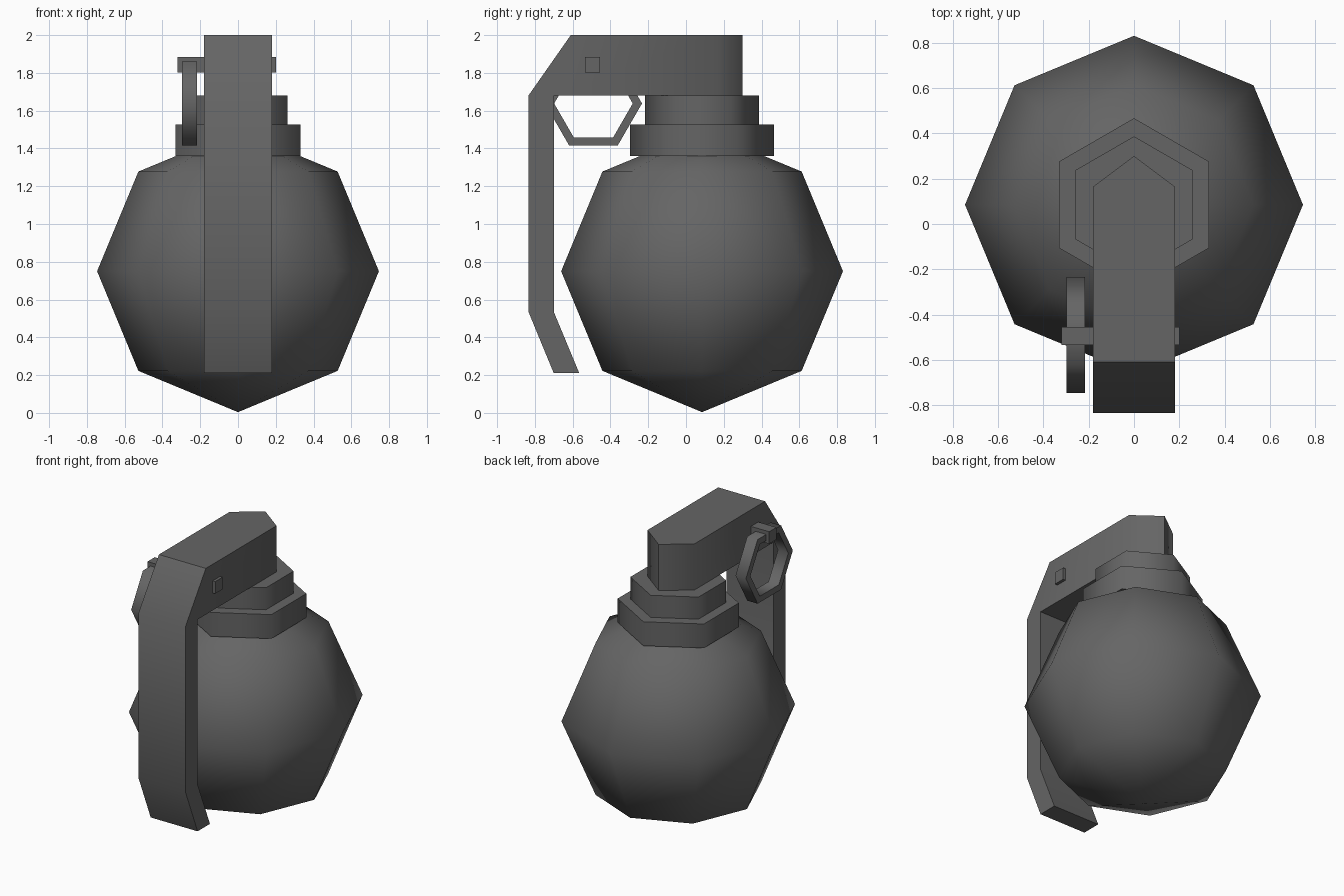
import bpy, bmesh, math
from mathutils import Matrix

default = bpy.data.objects.get("Cube")
if default:
    bpy.data.objects.remove(default, do_unlink=True)

AXIS_Y = 0.085   # centre line of the body and neck

# One dark metal colour for everything
metal = bpy.data.materials.new("dark_grey_metal")
metal.use_nodes = True
colour = (0.13, 0.13, 0.13, 1)
metal.diffuse_color = colour
metal.node_tree.nodes["Principled BSDF"].inputs["Base Color"].default_value = colour


def finish(name, bm, angle):
    """Turn a bmesh into a named object, smooth below the given angle."""
    bmesh.ops.recalc_face_normals(bm, faces=bm.faces)
    mesh = bpy.data.meshes.new(name)
    bm.to_mesh(mesh)
    bm.free()
    mesh.materials.append(metal)
    obj = bpy.data.objects.new(name, mesh)
    bpy.context.collection.objects.link(obj)
    bpy.ops.object.select_all(action='DESELECT')
    obj.select_set(True)
    bpy.context.view_layer.objects.active = obj
    bpy.ops.object.shade_smooth_by_angle(angle=math.radians(angle))
    return obj


def hexagon_collar(name, radius, z0, z1):
    bm = bmesh.new()
    place = Matrix.Translation((0, AXIS_Y, (z0 + z1) / 2))
    bmesh.ops.create_cone(bm, cap_ends=True, segments=6, radius1=radius,
                          radius2=radius, depth=z1 - z0, matrix=place)
    xs = [v.co.x for v in bm.verts]
    # points of the hexagon face front and back
    if max(xs) > radius * 0.95:
        bmesh.ops.rotate(bm, verts=bm.verts, cent=(0, AXIS_Y, 0),
                         matrix=Matrix.Rotation(math.radians(30), 3, 'Z'))
    finish(name, bm, 65)


# Round body
bm = bmesh.new()
bmesh.ops.create_uvsphere(bm, u_segments=8, v_segments=4, radius=0.746,
                          matrix=Matrix.Translation((0, AXIS_Y, 0.75)))
finish("body", bm, 80)

# Stepped neck
hexagon_collar("lower_collar", 0.382, 1.36, 1.527)
hexagon_collar("upper_collar", 0.302, 1.52, 1.68)

# Safety lever: side profile repeated at three widths, with a pointed back end
bm = bmesh.new()
slices = []
for x, back in ((-0.18, 0.165), (0, 0.30), (0.18, 0.165)):
    profile = [(-0.834, 1.68), (-0.61, 2), (back, 2), (back, 1.68), (-0.70, 1.68),
               (-0.70, 0.535), (-0.565, 0.21), (-0.70, 0.21), (-0.834, 0.535)]
    slices.append([bm.verts.new((x, y, z)) for y, z in profile])
for a, b in zip(slices, slices[1:]):
    for i in range(len(a)):
        j = (i + 1) % len(a)
        bm.faces.new((a[i], a[j], b[j], b[i]))
for side in (slices[0], slices[-1]):
    for ids in ((0, 1, 2, 3, 4), (0, 4, 5, 8), (8, 5, 6, 7)):
        bm.faces.new([side[i] for i in ids])
finish("lever", bm, 54)

# Pin through the lever
bm = bmesh.new()
bmesh.ops.create_cube(bm, size=1, matrix=Matrix.Translation((-0.06, -0.495, 1.843))
                      @ Matrix.Diagonal((0.52, 0.08, 0.084, 1)))
finish("pin", bm, 30)

# Six-sided pull ring hanging on the pin
bm = bmesh.new()
loops = []
for x, radius in ((-0.297, 0.257), (-0.217, 0.257), (-0.217, 0.208), (-0.297, 0.208)):
    loops.append([bm.verts.new((x, -0.49 + radius * math.cos(k * math.pi / 3),
                                1.638 + radius * math.sin(k * math.pi / 3)))
                  for k in range(6)])
for n, a in enumerate(loops):
    b = loops[(n + 1) % 4]
    for k in range(6):
        m = (k + 1) % 6
        bm.faces.new((a[k], a[m], b[m], b[k]))
finish("pull_ring", bm, 65)
